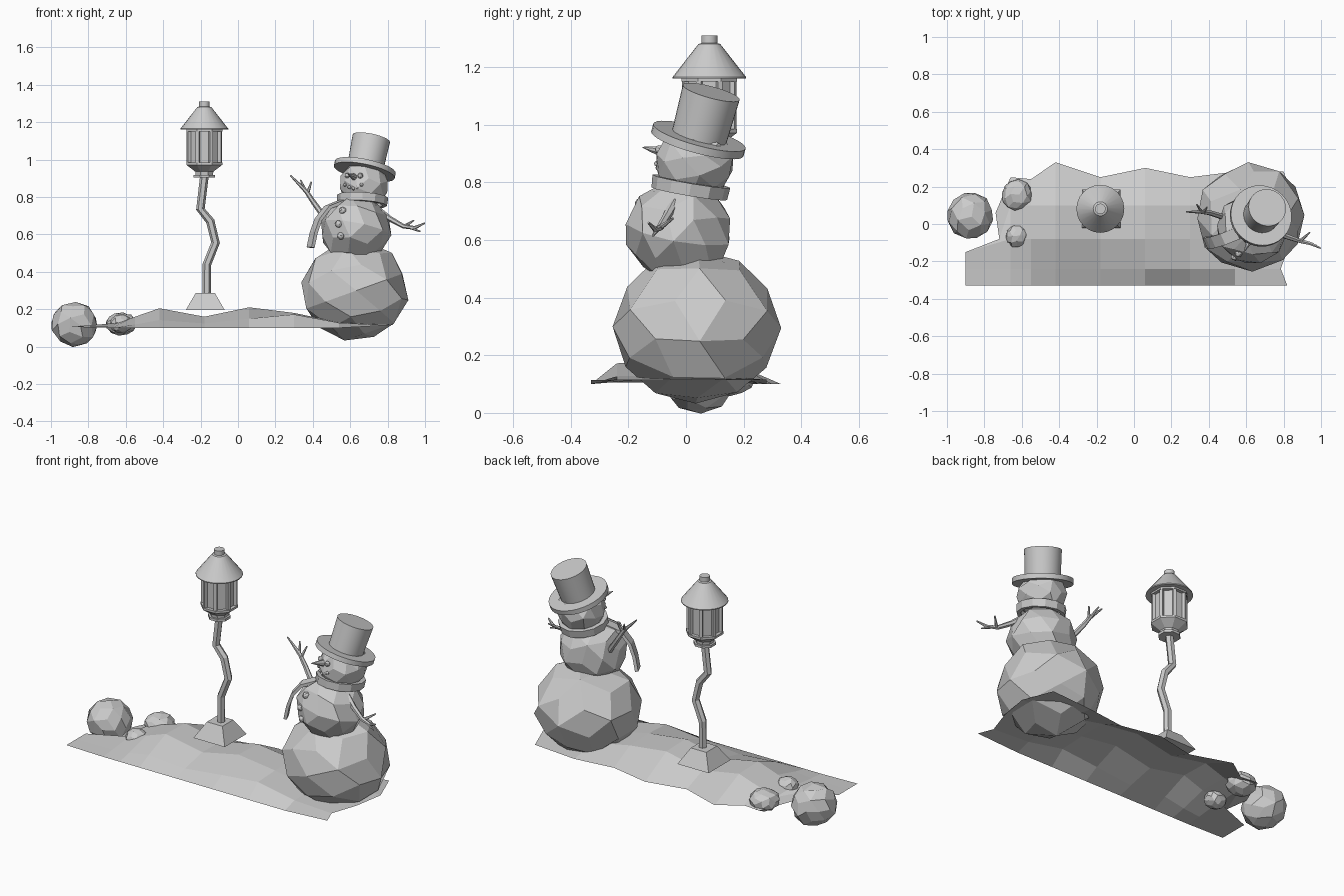
import bpy, bmesh, math, random
from mathutils import Vector, Matrix, Euler

if "Cube" in bpy.data.objects:
    bpy.data.objects.remove(bpy.data.objects["Cube"])

random.seed(4)
Z = Vector((0, 0, 1))


def finish(name, bm, smooth=False):
    bmesh.ops.recalc_face_normals(bm, faces=bm.faces)
    me = bpy.data.meshes.new(name)
    bm.to_mesh(me)
    bm.free()
    ob = bpy.data.objects.new(name, me)
    bpy.context.collection.objects.link(ob)
    if smooth:
        bpy.context.view_layer.objects.active = ob
        bpy.ops.object.select_all(action='DESELECT')
        ob.select_set(True)
        bpy.ops.object.shade_smooth_by_angle(angle=math.radians(35))
    return ob


def snow_ball(name, center, size, jitter=0.03):
    """Faceted ball: icosphere, slightly jittered, triangles paired up."""
    bm = bmesh.new()
    bmesh.ops.create_icosphere(bm, subdivisions=2, radius=1.0)
    for v in bm.verts:
        v.co *= 1.01 + random.uniform(-jitter, jitter)
    bmesh.ops.join_triangles(bm, faces=bm.faces, angle_face_threshold=0.7,
                             angle_shape_threshold=1.5)
    rot = Euler([random.uniform(0, 3) for _ in range(3)]).to_matrix().to_4x4()
    bm.transform(Matrix.Translation(center) @ Matrix.Diagonal((*size, 1)) @ rot)
    return finish(name, bm)


def lathe(name, profile, sides, origin=(0, 0, 0), axis=(0, 0, 1), turn=0.0,
          closed=False, smooth=False):
    """Rings of (radius, height) joined; capped unless the profile is closed."""
    bm = bmesh.new()
    rings = [[bm.verts.new((r * math.cos(turn + 2 * math.pi * i / sides),
                            r * math.sin(turn + 2 * math.pi * i / sides), h))
              for i in range(sides)] for r, h in profile]
    pairs = list(zip(rings, rings[1:]))
    if closed:
        pairs.append((rings[-1], rings[0]))
    for a, b in pairs:
        for i in range(sides):
            j = (i + 1) % sides
            bm.faces.new((a[i], a[j], b[j], b[i]))
    if not closed:
        bm.faces.new(rings[0])
        bm.faces.new(rings[-1])
    q = Z.rotation_difference(Vector(axis).normalized())
    bm.transform(Matrix.Translation(origin) @ q.to_matrix().to_4x4())
    return finish(name, bm, smooth)


def tube(name, paths, sides=6):
    """Mitred tubes along lists of (x, y, z, radius)."""
    bm = bmesh.new()
    for path in paths:
        pts = [Vector(p[:3]) for p in path]
        rings = []
        for k, p in enumerate(pts):
            d = (pts[min(k + 1, len(pts) - 1)] - pts[max(k - 1, 0)]).normalized()
            u = d.cross(Vector((0, 1, 0))).normalized()
            w = d.cross(u)
            rings.append([bm.verts.new(p + path[k][3] * (
                math.cos(2 * math.pi * i / sides) * u +
                math.sin(2 * math.pi * i / sides) * w)) for i in range(sides)])
        for a, b in zip(rings, rings[1:]):
            for i in range(sides):
                j = (i + 1) % sides
                bm.faces.new((a[i], a[j], b[j], b[i]))
        bm.faces.new(rings[0])
        bm.faces.new(rings[-1])
    return finish(name, bm)


# Snow drift: open faceted sheet with uneven ends
left = [(-0.9, -0.33), (-0.9, -0.24), (-0.9, -0.15), (-0.72, -0.08), (-0.74, 0.06)]
right = [(0.82, -0.33), (0.785, -0.24), (0.84, -0.08), (0.87, 0.1), (0.8, 0.28)]
cols = [  # x, back y, ridge height, front row factor
    (-0.66, 0.25, 0.125, 0.3), (-0.55, 0.24, 0.16, 0.3), (-0.42, 0.33, 0.205, 0.4),
    (-0.18, 0.25, 0.16, 0.4), (0.06, 0.30, 0.21, 0.45), (0.30, 0.25, 0.18, 0.9),
    (0.54, 0.28, 0.13, 0.9)]
bm = bmesh.new()
grid = [[bm.verts.new((x, y, 0.105)) for x, y in left]]
for x, yb, h, f in cols:
    grid.append([bm.verts.new((x, y, 0.1 + (h - 0.1) * k)) for y, k in (
        (-0.33, 0), (-0.24, f), (-0.08, 1), (0.1, 0.95), (yb, 0))])
grid.append([bm.verts.new((x, y, 0.115)) for x, y in right])
for a, b in zip(grid, grid[1:]):
    for j in range(4):
        bm.faces.new((a[j], b[j], b[j + 1], a[j + 1]))
finish("snow_drift", bm)

# Loose snowballs
snow_ball("large_snowball", (-0.875, 0.045, 0.12), (0.125, 0.125, 0.12))
snow_ball("small_snowball_back", (-0.625, 0.155, 0.122), (0.084, 0.084, 0.062))
snow_ball("small_snowball_front", (-0.625, -0.065, 0.122), (0.062, 0.063, 0.05))

# Lamp
LX, LY = -0.18, 0.081
lathe("lamp_base", [(0.146, 0.197), (0.072, 0.287)], 4, (LX + 0.005, LY, 0),
      turn=math.pi / 4)
tube("lamp_post", [[(-0.168, LY, 0.28, 0.023), (-0.166, LY, 0.44, 0.023),
                    (-0.12, LY, 0.555, 0.023), (-0.148, LY, 0.67, 0.023),
                    (-0.201, LY, 0.735, 0.023), (LX, LY, 0.91, 0.023)]])
e8 = math.pi / 8
lathe("lantern_collar", [(0.062, 0.903), (0.062, 0.918)], 8, (LX, LY, 0), turn=e8)
lathe("lantern_bowl", [(0.05, 0.917), (0.052, 0.935), (0.104, 0.972), (0.104, 0.985)],
      8, (LX, LY, 0), turn=e8)
lathe("lantern_glass", [(0.083, 0.98), (0.083, 1.165)], 8, (LX, LY, 0), turn=e8)
lathe("lantern_top_rim", [(0.104, 1.15), (0.104, 1.165)], 8, (LX, LY, 0), turn=e8)
for i in range(8):
    a = e8 + i * math.pi / 4
    lathe("lantern_bar", [(0.0125, 0.98), (0.0125, 1.16)], 4,
          (LX + 0.09 * math.cos(a), LY + 0.09 * math.sin(a), 0), turn=a + math.pi / 4)
lathe("lantern_roof", [(0.128, 1.16), (0.128, 1.165), (0.038, 1.28), (0.028, 1.283),
                       (0.028, 1.31)], 24, (LX, LY, 0), smooth=True)

# Snowman body
snow_ball("body_bottom", (0.622, 0.038, 0.297), (0.288, 0.283, 0.265))
MID = Vector((0.627, -0.025, 0.63))
snow_ball("body_middle", MID, (0.19, 0.186, 0.178))
HEAD = Vector((0.672, 0.03, 0.87))
snow_ball("head", HEAD, (0.132, 0.138, 0.13), 0.02)

# Tilted top hat
lathe("hat", [(0.166, -0.014), (0.166, 0.014), (0.097, 0.014), (0.102, 0.175)],
      32, (0.678, 0.043, 0.947), (0.21, 0.27, 1), smooth=True)

# Scarf loop and hanging tail
lathe("scarf_loop", [(0.11, -0.022), (0.133, -0.022), (0.137, 0.022), (0.11, 0.022)],
      12, (0.665, 0.015, 0.782), (0.06, 0.17, 1), closed=True)
path = [(0.555, -0.05, 0.775), (0.48, -0.08, 0.745), (0.43, -0.095, 0.68),
        (0.405, -0.1, 0.61), (0.388, -0.1, 0.53)]
side = Vector((0.4, -0.9, 0)) * 0.033
bm = bmesh.new()
strip = [[bm.verts.new(Vector(p) + s * side) for s in (-1, 1)] for p in path]
for a, b in zip(strip, strip[1:]):
    bm.faces.new((a[0], a[1], b[1], b[0]))
tail = finish("scarf_tail", bm)
mod = tail.modifiers.new("thickness", 'SOLIDIFY')
mod.thickness, mod.offset = 0.018, 0

# Buttons, eyes, mouth pebbles and nose
def pebble(name, center, radius, scale, dx, dz, r):
    d = Vector((dx, -math.sqrt(max(0, radius ** 2 - dx * dx - dz * dz)), dz))
    snow_ball(name, center + d * scale, (r, r, r))

for dx, dz in ((-0.07, 0.1), (-0.092, 0.027), (-0.08, -0.04)):
    pebble("button", MID, 0.184, 0.96, dx, dz, 0.02)
for dx in (-0.088, -0.018):
    pebble("eye", HEAD, 0.134, 0.98, dx, 0.045, 0.015)
for k in range(5):
    pebble("mouth_pebble", HEAD, 0.134, 0.98, -0.1 + 0.022 * k,
           -0.005 - 0.02 * math.sin(math.pi * k / 4), 0.01)
lathe("nose", [(0.02, 0), (0.012, 0.045), (0.002, 0.085)], 8, (0.625, -0.075, 0.905),
      (-0.45, -0.9, 0.2))

# Twig arms
tube("left_arm", [[(0.5, 0.03, 0.64, 0.017), (0.405, 0.06, 0.77, 0.014),
                   (0.365, 0.065, 0.83, 0.012), (0.28, 0.065, 0.915, 0.004)],
                  [(0.372, 0.065, 0.82, 0.01), (0.392, 0.09, 0.88, 0.004)],
                  [(0.36, 0.065, 0.835, 0.009), (0.335, 0.105, 0.89, 0.004)]])
tube("right_arm", [[(0.75, -0.04, 0.73, 0.017), (0.81, -0.065, 0.685, 0.015),
                    (0.885, -0.09, 0.643, 0.012), (0.945, -0.105, 0.635, 0.01),
                    (0.998, -0.13, 0.66, 0.004)],
                   [(0.89, -0.09, 0.643, 0.01), (0.94, -0.045, 0.675, 0.004)],
                   [(0.91, -0.097, 0.64, 0.009), (0.975, -0.115, 0.615, 0.004)]])
